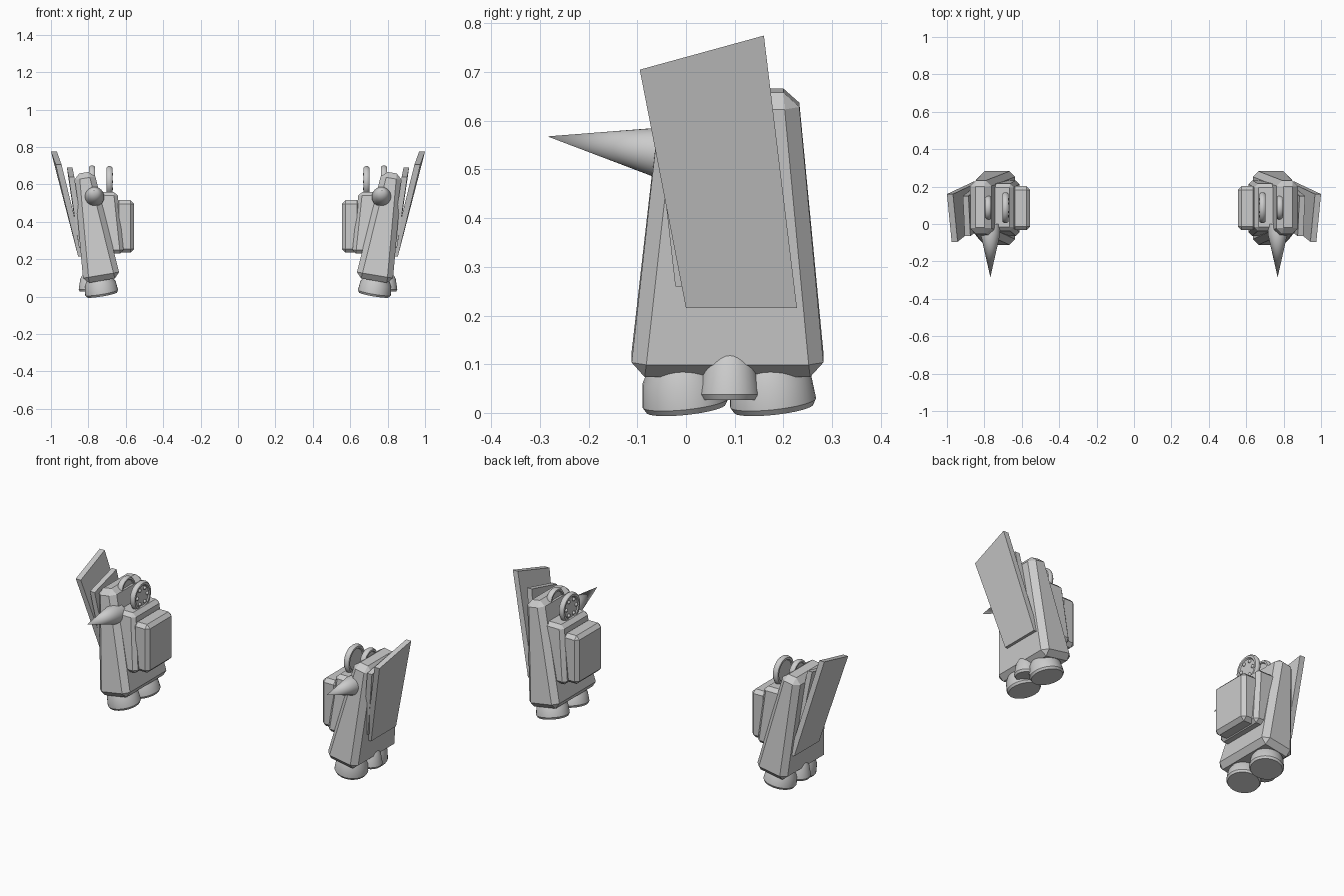
import bpy, bmesh, math
from mathutils import Matrix, Vector

if "Cube" in bpy.data.objects:
    bpy.data.objects.remove(bpy.data.objects["Cube"])

gray = bpy.data.materials.new("plain gray")
gray.use_nodes = True
color = (0.6, 0.6, 0.6, 1)
gray.diffuse_color = color
gray.node_tree.nodes["Principled BSDF"].inputs["Base Color"].default_value = color

# Leaning frame shared by the body and feet
LEAN = Matrix.Translation((0.73, 0.085, 0.1)) @ Matrix.Rotation(math.radians(9.5), 4, 'Y')


def finish(name, bm, bevel=0, segments=1, smooth=False):
    """Turn a bmesh into an object mirrored to both sides."""
    bmesh.ops.recalc_face_normals(bm, faces=bm.faces)
    mesh = bpy.data.meshes.new(name)
    bm.to_mesh(mesh)
    bm.free()
    mesh.materials.append(gray)
    obj = bpy.data.objects.new(name, mesh)
    bpy.context.collection.objects.link(obj)
    if bevel:
        mod = obj.modifiers.new("Bevel", 'BEVEL')
        mod.width, mod.segments = bevel, segments
        mod.limit_method = 'ANGLE'
    mod = obj.modifiers.new("Mirror", 'MIRROR')
    mod.use_mirror_merge = False
    if smooth:
        bpy.ops.object.select_all(action='DESELECT')
        obj.select_set(True)
        bpy.context.view_layer.objects.active = obj
        bpy.ops.object.shade_smooth_by_angle(angle=math.radians(35))
    return obj


def loft(bm, a, b):
    """Closed solid between two matching rings of points."""
    ra, rb = [[bm.verts.new(p) for p in ring] for ring in (a, b)]
    bm.faces.new(ra)
    bm.faces.new(rb)
    for i in range(len(ra)):
        j = (i + 1) % len(ra)
        bm.faces.new((ra[i], ra[j], rb[j], rb[i]))


def rect(x, y, z, hx, hy, frame):
    return [frame @ Vector((x + sx * hx, y + sy * hy, z))
            for sx, sy in ((-1, -1), (1, -1), (1, 1), (-1, 1))]


def tapered_box(name, low, high, bevel, frame=Matrix()):
    bm = bmesh.new()
    loft(bm, rect(*low, frame), rect(*high, frame))
    return finish(name, bm, bevel)


def panel(name, corners, thickness):
    bm = bmesh.new()
    outer = [Vector(c) for c in corners]
    loft(bm, outer, [c - Vector((thickness, 0, 0)) for c in outer])
    return finish(name, bm)


def lathe(name, profile, frame, sides=32):
    """Revolve (radius, height) pairs around the frame's z axis."""
    bm = bmesh.new()
    verts = [bm.verts.new(frame @ Vector((r, 0, h))) for r, h in profile]
    edges = [bm.edges.new(pair) for pair in zip(verts, verts[1:])]
    axis = (frame.to_3x3() @ Vector((0, 0, 1))).normalized()
    bmesh.ops.spin(bm, geom=verts + edges, cent=frame.translation, axis=axis,
                   angle=math.tau, steps=sides)
    bmesh.ops.remove_doubles(bm, verts=bm.verts, dist=0.0005)
    return finish(name, bm, smooth=True)


# Main body and the stacked blocks on its inner side
tapered_box("body", (0, 0, -0.015, 0.1, 0.2), (0, 0.005, 0.57, 0.055, 0.14), 0.03, LEAN)
tapered_box("inner_slab", (0.69, 0.085, 0.23, 0.08, 0.15),
            (0.715, 0.09, 0.56, 0.07, 0.125), 0.02)
tapered_box("inner_box", (0.605, 0.085, 0.235, 0.05, 0.118),
            (0.605, 0.085, 0.515, 0.05, 0.118), 0.02)

# Outer panels
panel("outer_panel", ((0.975, -0.095, 0.705), (1.0, 0.16, 0.775),
                      (0.855, 0.228, 0.215), (0.855, 0, 0.215)), 0.032)
panel("small_panel", ((0.905, -0.065, 0.64), (0.915, 0.15, 0.69),
                      (0.85, 0.2, 0.25), (0.85, -0.022, 0.26)), 0.03)

# Horn, pointing forward and slightly up
horn_axis = Vector((0, -0.23, 0.033))
horn = Matrix.Translation((0.768, -0.055, 0.535)) @ horn_axis.to_track_quat('Z', 'Y').to_matrix().to_4x4()
lathe("horn", ((0, -0.05), (0.054, -0.05), (0.052, 0), (0, 0.232)), horn)

# Rounded feet
foot = ((0, 0), (0.082, 0), (0.089, 0.012), (0.084, 0.06), (0.065, 0.095), (0, 0.11))
for name, y in (("front_foot", -0.085), ("back_foot", 0.095)):
    place = LEAN @ Matrix.Translation((0.012, y, -0.09)) @ Matrix.Rotation(math.radians(6), 4, 'X')
    lathe(name, foot, place)
lathe("side_foot", ((0, 0), (0.055, 0), (0.062, 0.012), (0.053, 0.07),
                    (0.03, 0.11), (0, 0.125)), Matrix.Translation((0.79, 0.09, 0.026)))

# Upright discs with rounded rims
SIDE = Matrix.Rotation(math.radians(-90), 4, 'Y')
disc = ((0, -0.01), (0.7, -0.01), (0.76, -0.016), (0.9, -0.016), (0.98, -0.008),
        (1, 0), (0.98, 0.008), (0.9, 0.016), (0.76, 0.016), (0.7, 0.01), (0, 0.01))
for name, x, z, radius in (("large_disc", 0.687, 0.615, 0.083), ("top_disc", 0.78, 0.635, 0.066)):
    lathe(name, [(r * radius, h) for r, h in disc],
          Matrix.Translation((x, 0.087, z)) @ SIDE)

# Ring of studs on the large disc
bm = bmesh.new()
for i in range(6):
    a = math.tau * i / 6
    spot = Vector((0.677, 0.087 + 0.045 * math.cos(a), 0.615 + 0.045 * math.sin(a)))
    bmesh.ops.create_uvsphere(bm, u_segments=12, v_segments=8, radius=0.01,
                              matrix=Matrix.Translation(spot))
finish("disc_studs", bm, smooth=True)
